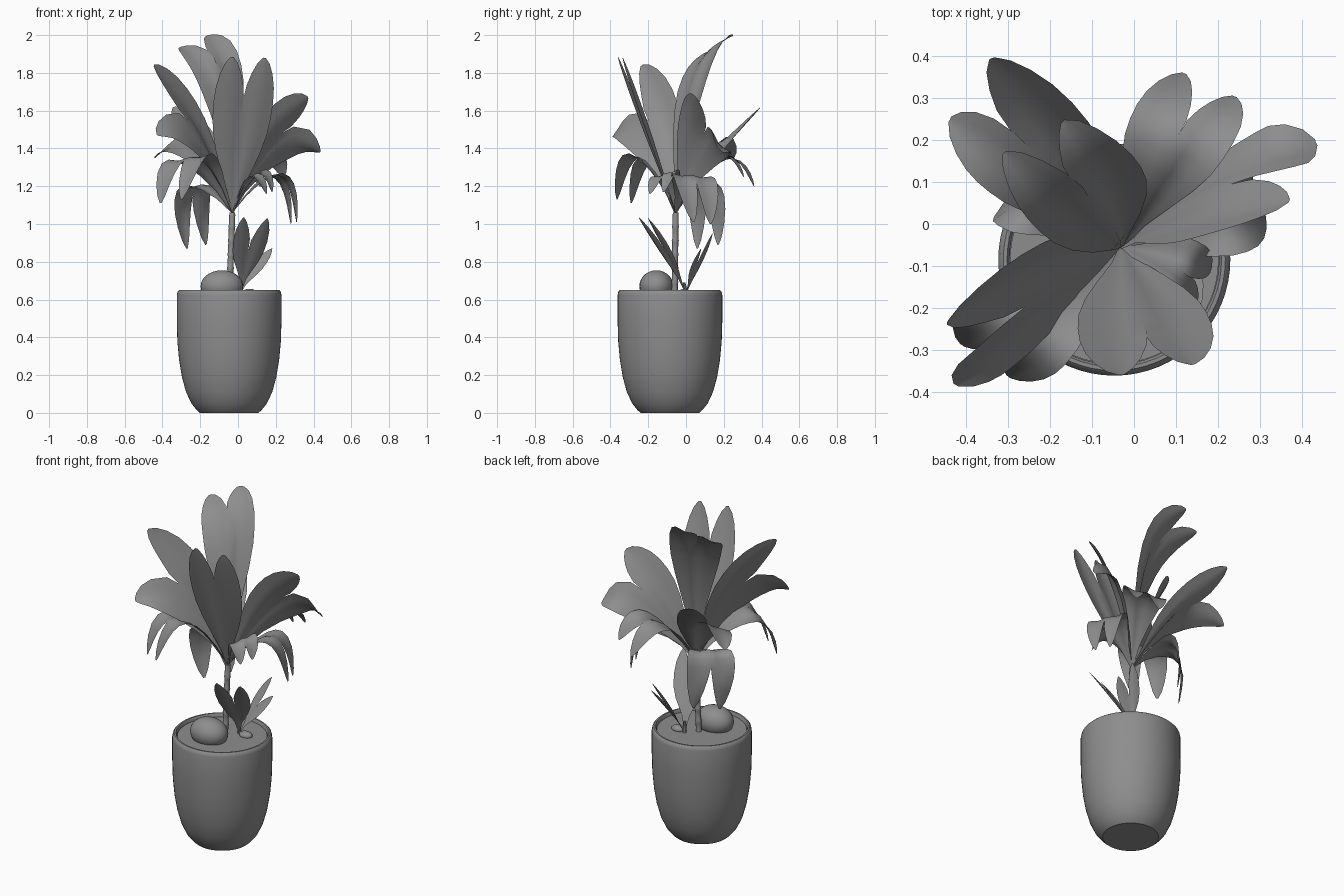
import bpy, bmesh, math
from mathutils import Vector

cube = bpy.data.objects.get("Cube")
if cube:
    bpy.data.objects.remove(cube, do_unlink=True)

grey = bpy.data.materials.new("plain grey")
grey.use_nodes = True
grey.diffuse_color = (0.27, 0.27, 0.27, 1)
grey.node_tree.nodes["Principled BSDF"].inputs["Base Color"].default_value = grey.diffuse_color


def finish(bm, name, angle=40):
    mesh = bpy.data.meshes.new(name)
    bm.to_mesh(mesh)
    bm.free()
    obj = bpy.data.objects.new(name, mesh)
    bpy.context.collection.objects.link(obj)
    mesh.materials.append(grey)
    bpy.ops.object.select_all(action='DESELECT')
    obj.select_set(True)
    bpy.context.view_layer.objects.active = obj
    bpy.ops.object.shade_smooth_by_angle(angle=math.radians(angle))


def bridge(bm, a, b, closed=True):
    n = len(a)
    for i in range(n if closed else n - 1):
        j = (i + 1) % n
        bm.faces.new((a[i], a[j], b[j], b[i]))


def tube(name, rings, sides):
    """Stack of level circles given as (centre, radius), capped at both ends."""
    bm = bmesh.new()
    loops = []
    for c, r in rings:
        loops.append([bm.verts.new((c[0] + r * math.cos(math.tau * k / sides),
                                    c[1] + r * math.sin(math.tau * k / sides), c[2]))
                      for k in range(sides)])
    for a, b in zip(loops, loops[1:]):
        bridge(bm, a, b)
    bm.faces.new(loops[0][::-1])
    bm.faces.new(loops[-1])
    finish(bm, name)


def ellipsoid(name, centre, size):
    bm = bmesh.new()
    bmesh.ops.create_uvsphere(bm, u_segments=24, v_segments=14, radius=1)
    bmesh.ops.scale(bm, vec=size, verts=bm.verts)
    bmesh.ops.translate(bm, vec=centre, verts=bm.verts)
    finish(bm, name)


# Pot with lip, inner wall and soil as turned profiles
POT = (-0.047, -0.085)
profile = [(0.155, 0), (0.172, 0.015), (0.2, 0.05), (0.228, 0.11), (0.25, 0.19), (0.265, 0.28),
           (0.274, 0.38), (0.277, 0.48), (0.277, 0.625), (0.273, 0.642), (0.265, 0.65),
           (0.256, 0.65), (0.25, 0.64), (0.25, 0.615)]
tube("pot", [((*POT, z), r) for r, z in profile], 64)
tube("soil", [((*POT, 0.6), 0.249), ((*POT, 0.63), 0.249)], 64)

# Stones on the soil
ellipsoid("large_stone", (-0.085, -0.157, 0.67), (0.113, 0.09, 0.085))
ellipsoid("small_stone", (0.06, -0.01, 0.635), (0.04, 0.03, 0.022))

# Trunk with slightly swollen rings
CROWN = Vector((-0.03, -0.055, 1.06))
foot = Vector((-0.045, -0.06, 0.62))
rings = []
for k in range(6):
    for dt, r in ((0, 0.019), (0.02, 0.016), (0.14, 0.016)):
        rings.append((foot.lerp(CROWN, k / 6 + dt), r))
rings.append((CROWN, 0.014))
tube("trunk", rings, 12)

# Lobe outline: half width along the length
BROAD = [(0, .08), (.12, .18), (.25, .5), (.38, .8), (.5, .97), (.6, 1), (.7, .97),
         (.8, .86), (.89, .65), (.96, .38), (1, .08)]
STALKED = [(0, .06), (.2, .07), (.3, .35), (.42, .75), (.55, 1), (.7, 1),
           (.84, .78), (.94, .42), (1, .06)]
BEND = 0.6


def path(base, bend, tip):
    """Quadratic curve that passes through bend at parameter BEND."""
    base, bend, tip = Vector(base), Vector(bend), Vector(tip)
    s = 1 - BEND
    ctrl = (bend - base * s * s - tip * BEND ** 2) / (2 * s * BEND)

    def at(t):
        point = base * (1 - t) ** 2 + ctrl * 2 * t * (1 - t) + tip * t * t
        return point, ((ctrl - base) * (1 - t) + (tip - ctrl) * t).normalized()
    return at


def forked_leaf(name, base, first, second, width, outline=BROAD, split=0.6, cup=0.08):
    """Blade of two lobes, joined along a shared seam up to split, free beyond it."""
    paths = path(base, *first), path(base, *second)
    spread = [(Vector(b) - Vector(a)).normalized() for a, b in zip(first, second)]
    side = spread[0] + spread[1]
    bm = bmesh.new()
    for own, other, sign in ((paths[0], paths[1], -1), (paths[1], paths[0], 1)):
        rows = []
        for t, w in outline:
            p, tan = own(t)
            seam = (p + other(t)[0]) / 2
            across = (side - tan * side.dot(tan)).normalized() * sign
            up = across.cross(tan)
            if up.z < 0:
                up = -up
            half = w * width / 2
            free = min(1, max(0, (t - split) / 0.2))
            outer = p + across * half
            inner = seam.lerp(p - across * half, free)
            middle = p - up * cup * half * 2
            row = (outer, outer.lerp(middle, 0.55), middle, middle.lerp(inner, 0.45), inner)
            rows.append([bm.verts.new(v) for v in row[::sign]])
        for a, b in zip(rows, rows[1:]):
            bridge(bm, a, b, closed=False)
    bmesh.ops.remove_doubles(bm, verts=bm.verts, dist=0.0005)
    finish(bm, name, 70)


# Upright crown leaves
forked_leaf("front_leaf", CROWN, ((-0.05, -0.24, 1.57), (-0.03, -0.36, 1.885)),
            ((0.09, -0.225, 1.57), (0.14, -0.335, 1.88)), 0.17)
forked_leaf("front_right_leaf", CROWN, ((-0.25, -0.125, 1.6), (-0.445, -0.235, 1.84)),
            ((-0.27, -0.27, 1.49), (-0.425, -0.385, 1.47)), 0.19)
forked_leaf("tall_back_leaf", CROWN, ((-0.15, 0.02, 1.79), (-0.31, 0.17, 1.935)),
            ((-0.06, 0.1, 1.84), (-0.17, 0.245, 1.995)), 0.17)
forked_leaf("left_leaf", CROWN, ((0.2, 0.035, 1.53), (0.37, 0.055, 1.67)),
            ((0.26, 0.155, 1.43), (0.435, 0.195, 1.38)), 0.2)
forked_leaf("back_right_leaf", CROWN, ((-0.19, 0.21, 1.43), (-0.34, 0.395, 1.62)),
            ((-0.29, 0.13, 1.42), (-0.44, 0.25, 1.35)), 0.18)

# Arching and drooping lower leaves
forked_leaf("back_arch_leaf", CROWN, ((0.05, 0.23, 1.36), (0.12, 0.36, 1.2)),
            ((0.16, 0.19, 1.37), (0.24, 0.305, 1.25)), 0.13)
forked_leaf("left_droop_leaf", CROWN, ((0.25, -0.01, 1.25), (0.31, 0.04, 1.01)),
            ((0.22, 0.1, 1.24), (0.28, 0.13, 1.0)), 0.12)
forked_leaf("back_droop_leaf", CROWN, ((-0.28, 0.05, 1.17), (-0.27, 0.06, 0.87)),
            ((-0.19, 0.14, 1.18), (-0.17, 0.17, 0.89)), 0.14)
forked_leaf("front_arch_leaf", CROWN, ((-0.33, -0.22, 1.34), (-0.41, -0.29, 1.11)),
            ((-0.21, -0.29, 1.36), (-0.3, -0.365, 1.13)), 0.13)
forked_leaf("front_left_arch_leaf", CROWN, ((0.09, -0.14, 1.26), (0.15, -0.19, 1.16)),
            ((0.13, -0.08, 1.28), (0.18, -0.12, 1.17)), 0.09)

# Young shoot beside the trunk
SHOOT = Vector((0.01, 0, 0.63))
forked_leaf("shoot_front_leaf", SHOOT, ((0.015, -0.14, 0.88), (0.03, -0.25, 1.035)),
            ((0.1, -0.1, 0.87), (0.155, -0.2, 1.03)), 0.09, STALKED, 0.6)
forked_leaf("shoot_back_leaf", SHOOT, ((0.07, 0.085, 0.82), (0.13, 0.14, 0.95)),
            ((0.11, 0.04, 0.78), (0.18, 0.08, 0.87)), 0.06, STALKED, 0.55)
tube("shoot_stem", [(SHOOT, 0.012), (SHOOT + Vector((0.005, -0.01, 0.06)), 0.007)], 8)
